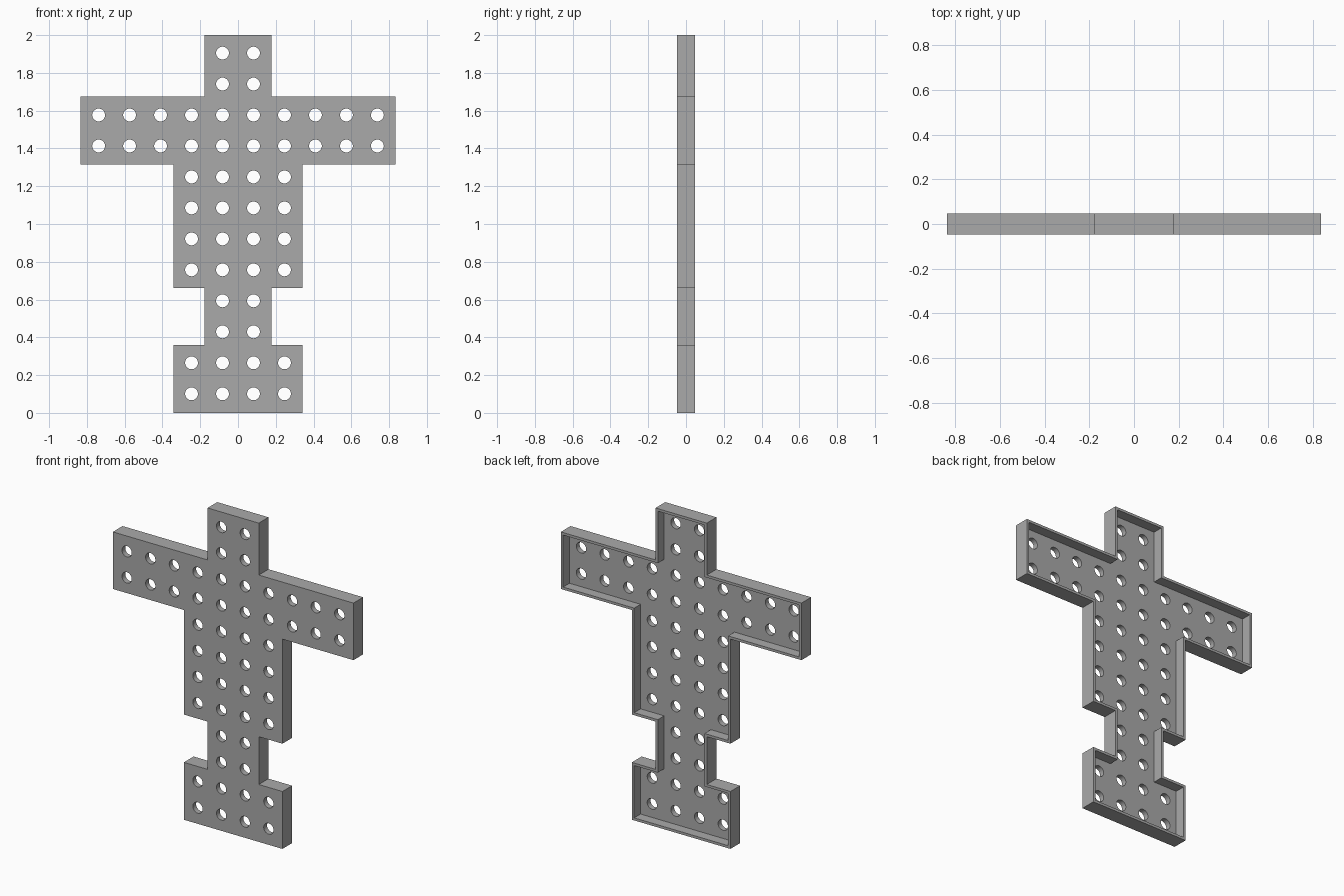
import bpy
import bmesh
import math
from mathutils import Vector

cube = bpy.data.objects.get("Cube")
if cube:
    bpy.data.objects.remove(cube, do_unlink=True)

FRONT, FLOOR, BACK = -0.048, -0.015, 0.048   # depths of the tray along y
RIM = 0.016                                  # rim wall thickness
PITCH, RADIUS, SIDES = 0.164, 0.034, 32      # hole grid

# Outline: right half from the bottom up, mirrored for the other half
half = [(0.342, 0), (0.342, 0.36), (0.178, 0.36), (0.178, 0.66), (0.342, 0.66),
        (0.342, 1.316), (0.835, 1.316), (0.835, 1.674), (0.178, 1.674), (0.178, 2)]
outline = [Vector(p) for p in half] + [Vector((-x, z)) for x, z in reversed(half)]


def offset_inward(points, distance):
    """Move each corner inward by the normals of its two edges."""
    result = []
    for i, p in enumerate(points):
        before = (p - points[i - 1]).normalized()
        after = (points[(i + 1) % len(points)] - p).normalized()
        normals = Vector((-before.y, before.x)) + Vector((-after.y, after.x))
        result.append(p + normals * distance)
    return result


inner = offset_inward(outline, RIM)

# Holes per row, from the bottom row to the top row
circles = []
for row, count in enumerate([4, 4, 2, 2, 4, 4, 4, 4, 10, 10, 2, 2]):
    for col in range(count):
        centre = Vector(((col - (count - 1) / 2) * PITCH, 0.101 + row * PITCH))
        circles.append([centre + RADIUS * Vector((math.cos(a), math.sin(a)))
                        for a in (math.tau * k / SIDES for k in range(SIDES))])

bm = bmesh.new()


def loop(points, y):
    return [bm.verts.new((p.x, y, p.y)) for p in points]


def wall(a, b):
    for i in range(len(a)):
        bm.faces.new((a[i - 1], a[i], b[i], b[i - 1]))


def fill(loops, facing):
    edges = []
    for verts in loops:
        for i in range(len(verts)):
            pair = (verts[i - 1], verts[i])
            edges.append(bm.edges.get(pair) or bm.edges.new(pair))
    bmesh.ops.triangle_fill(bm, edges=edges, use_beauty=True, normal=(0, facing, 0))


outer_front, outer_back = loop(outline, FRONT), loop(outline, BACK)
inner_floor, inner_back = loop(inner, FLOOR), loop(inner, BACK)
holes_front = [loop(c, FRONT) for c in circles]
holes_floor = [loop(c, FLOOR) for c in circles]

# Pierced front and floor, then the rim top
fill([outer_front] + holes_front, -1)
fill([inner_floor] + holes_floor, 1)
fill([outer_back, inner_back], 1)

# Outer walls, inner walls and hole walls
wall(outer_front, outer_back)
wall(inner_floor, inner_back)
for a, b in zip(holes_front, holes_floor):
    wall(a, b)

bmesh.ops.recalc_face_normals(bm, faces=bm.faces[:])
mesh = bpy.data.meshes.new("perforated_tray")
bm.to_mesh(mesh)
bm.free()

tray = bpy.data.objects.new("perforated_tray", mesh)
bpy.context.collection.objects.link(tray)

# Plain grey material
grey = bpy.data.materials.new("grey")
grey.use_nodes = True
colour = (0.4, 0.4, 0.4, 1)
grey.diffuse_color = colour
grey.node_tree.nodes["Principled BSDF"].inputs["Base Color"].default_value = colour
mesh.materials.append(grey)

# Round holes, crisp edges
bpy.ops.object.select_all(action='DESELECT')
tray.select_set(True)
bpy.context.view_layer.objects.active = tray
bpy.ops.object.shade_smooth_by_angle(angle=math.radians(30))
